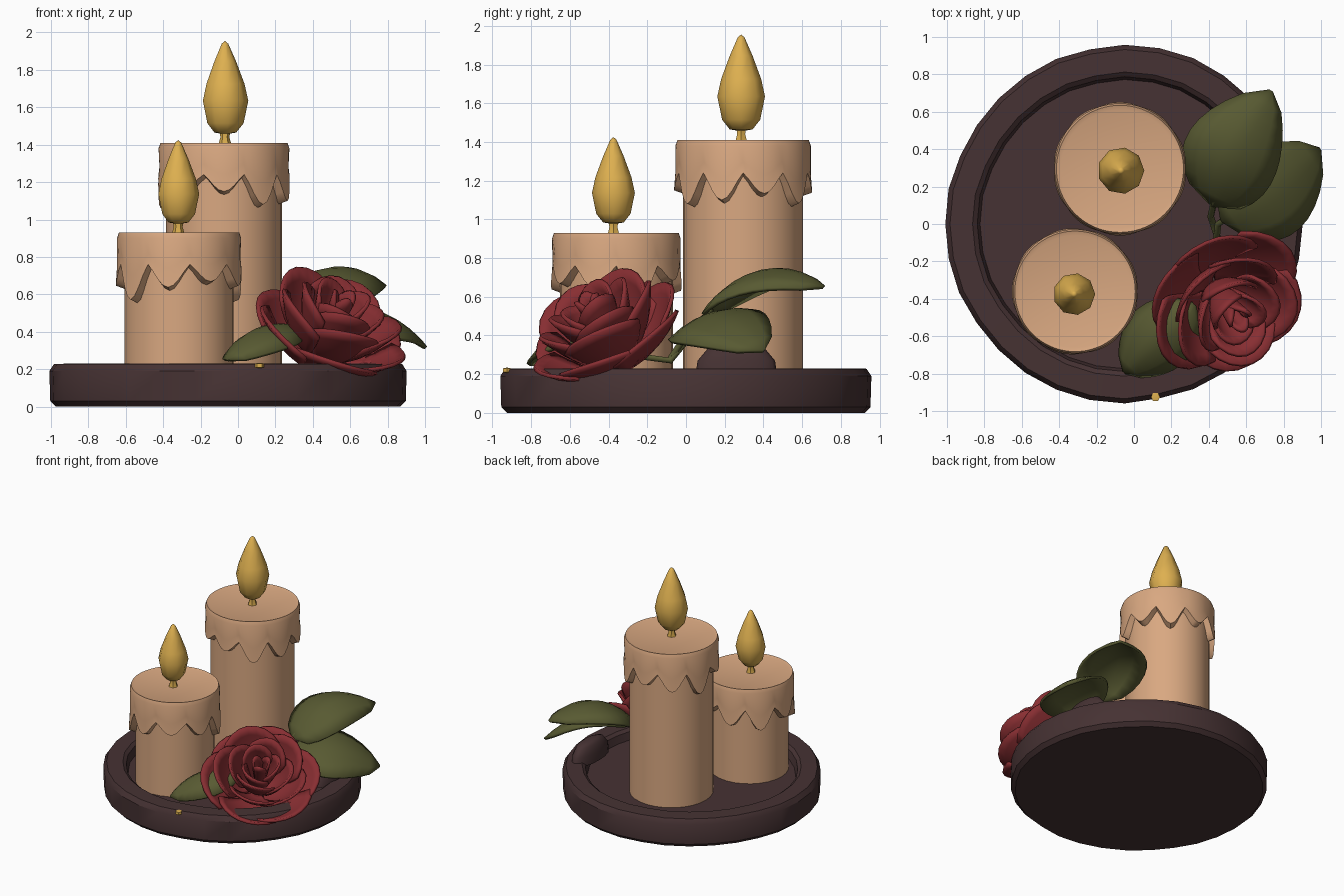
import bpy, bmesh, math, random
from mathutils import Vector

random.seed(4)
if "Cube" in bpy.data.objects:
    bpy.data.objects.remove(bpy.data.objects["Cube"])


def material(name, rgb):
    lin = [((c / 255 + 0.055) / 1.055) ** 2.4 for c in rgb] + [1]
    m = bpy.data.materials.new(name)
    m.use_nodes = True
    m.diffuse_color = lin
    m.node_tree.nodes["Principled BSDF"].inputs["Base Color"].default_value = lin
    return m


WOOD = material("dark wood", (70, 50, 51))
WAX = material("cream wax", (217, 168, 129))
GOLD = material("flame gold", (222, 176, 80))
RED = material("petal red", (136, 46, 50))
GREEN = material("leaf green", (88, 90, 50))


def finish(name, bm, mat, angle=40, thick=0):
    bmesh.ops.remove_doubles(bm, verts=bm.verts, dist=0.0005)
    bmesh.ops.recalc_face_normals(bm, faces=bm.faces)
    me = bpy.data.meshes.new(name)
    bm.to_mesh(me)
    bm.free()
    ob = bpy.data.objects.new(name, me)
    bpy.context.collection.objects.link(ob)
    me.materials.append(mat)
    if thick:
        mod = ob.modifiers.new("thickness", "SOLIDIFY")
        mod.thickness = thick
        mod.offset = 0
    bpy.ops.object.select_all(action="DESELECT")
    ob.select_set(True)
    bpy.context.view_layer.objects.active = ob
    bpy.ops.object.shade_smooth_by_angle(angle=math.radians(angle))
    return ob


def grid(bm, rows, closed=False):
    """Skin a list of point rows with quads."""
    vs = [[bm.verts.new(p) for p in row] for row in rows]
    n = len(rows[0])
    for a, b in zip(vs, vs[1:]):
        for i in range(n if closed else n - 1):
            j = (i + 1) % n
            bm.faces.new((a[i], a[j], b[j], b[i]))


def lathe(name, profile, centre, sides, mat, angle=40, wobble=0):
    bm = bmesh.new()
    noise = [1 + random.uniform(-wobble, wobble) for _ in range(sides)]
    rows = []
    for r, z in profile:
        row = []
        for i in range(sides):
            a = math.tau * i / sides
            k = r * noise[i]
            row.append(Vector((centre[0] + k * math.cos(a), centre[1] + k * math.sin(a), z)))
        rows.append(row)
    grid(bm, rows, True)
    return finish(name, bm, mat, angle)


# Tray with a raised, slightly worn rim
lathe("tray", [(0, 0), (0.92, 0), (0.95, 0.03), (0.955, 0.19), (0.93, 0.228), (0.81, 0.23),
               (0.785, 0.21), (0.77, 0.15), (0, 0.15)], (-0.05, 0), 32, WOOD, 35, 0.006)


def wax_drip(name, centre, r, top, drips):
    """Wax cap whose skirt ends in hanging drops of varied length."""
    bm = bmesh.new()
    sides = drips * 8
    lengths = [random.uniform(0.25, 0.38) for _ in range(drips)]
    rows = [[] for _ in range(7)]
    for i in range(sides):
        a = math.tau * i / sides
        t = (i % 8) / 8
        drop = 0.19 + (lengths[i // 8] - 0.19) * math.sin(math.pi * t) ** 1.3
        bulge = 1 + 0.02 * math.sin(math.pi * t)
        low = top - drop
        ring = [(0, top - 0.01), (r * 0.9, top - 0.008), (r * 0.97, top), (r, top - 0.03),
                (r * 0.98 * bulge, top - drop * 0.6), (r * bulge, low + 0.02), (r * 0.86, low)]
        for row, (k, z) in zip(rows, ring):
            row.append(Vector((centre[0] + k * math.cos(a), centre[1] + k * math.sin(a), z)))
    grid(bm, rows, True)
    finish(name, bm, WAX, 45)


def candle(label, centre, r, top, drips, flame_at, flame_size):
    lathe(label + "_candle_body", [(0, 0.14), (r, 0.14), (r, top - 0.05), (0, top - 0.05)],
          centre, 28, WAX)
    wax_drip(label + "_wax_drip", centre, r + 0.04, top, drips)
    lathe(label + "_wick", [(0, top - 0.02), (0.035, top - 0.01), (0.024, top + 0.03),
                            (0.03, top + 0.07), (0, top + 0.07)], flame_at, 6, GOLD)
    shape = [(0, 0), (0.06, 0.01), (0.1, 0.06), (0.125, 0.18), (0.105, 0.27),
             (0.06, 0.39), (0.018, 0.485), (0, 0.5)]
    lathe(label + "_flame", [(x * flame_size, top + 0.045 + z * flame_size) for x, z in shape],
          flame_at, 9, GOLD, 50)


candle("tall", (-0.075, 0.295), 0.31, 1.41, 10, (-0.07, 0.285), 1)
candle("short", (-0.315, -0.36), 0.292, 0.93, 9, (-0.32, -0.375), 0.9)

# Rose: rings of cupped petals around a tilted axis
AXIS = Vector((0.36, -0.45, 0.82)).to_track_quat("Z", "Y")
HEART = Vector((0.5, -0.43, 0.43))


def petal(bm, ang, r0, r1, z0, z1, half):
    rows = []
    for iv in range(7):
        row = []
        for iu in range(-4, 5):
            u = iu / 4
            v = iv / 6 * (1 - 0.24 * abs(u) ** 1.8)
            a = ang + u * half * (0.55 + 0.45 * math.sin(v * 2.2))
            r = r0 + (r1 - r0) * (math.sin(v * 1.57) * 0.85 + 0.15 * v ** 4)
            r *= 1 + 0.05 * u
            z = z0 + (z1 - z0) * (v ** 1.5 - 0.12 * v ** 6)
            row.append(HEART + AXIS @ Vector((r * math.cos(a), r * math.sin(a), z)))
        rows.append(row)
    grid(bm, rows)


rings = [("outer", 6, 0.06, 0.42, -0.22, 0.03, 0.72), ("middle", 5, 0.05, 0.33, -0.18, 0.17, 0.8),
         ("inner", 4, 0.04, 0.23, -0.14, 0.22, 0.95), ("heart", 3, 0.03, 0.14, -0.1, 0.24, 1.2),
         ("bud", 3, 0.01, 0.06, -0.1, 0.25, 1.3)]
for ring, (label, n, r0, r1, z0, z1, half) in enumerate(rings):
    bm = bmesh.new()
    for i in range(n):
        petal(bm, math.tau * i / n + ring * 0.6 + random.uniform(-0.1, 0.1), r0,
              r1 * random.uniform(0.94, 1.05), z0, z1 + random.uniform(-0.03, 0.03), half)
    finish("rose_" + label + "_petals", bm, RED, 50, 0.02)


def leaf(name, base, mid, tip, side, half, droop):
    base, mid, tip, side = map(Vector, (base, mid, tip, side))
    ctrl = mid * 2 - (base + tip) / 2
    bm = bmesh.new()
    rows = []
    for i in range(11):
        t = i / 10
        p = base * (1 - t) ** 2 + ctrl * 2 * t * (1 - t) + tip * t * t
        w = half * max(math.sin(math.pi * t ** 0.85), 0) ** 0.65 + 0.006
        rows.append([p + side * w * s - Vector((0, 0, droop * s * s * w / half))
                     for s in (-1, -0.6, -0.2, 0, 0.2, 0.6, 1)])
    grid(bm, rows)
    finish(name, bm, GREEN, 50, 0.02)


leaf("upper_leaf", (0.42, 0.1, 0.51), (0.53, 0.39, 0.73), (0.73, 0.71, 0.65), (0.89, -0.45, -0.1), 0.25, 0.09)
leaf("side_leaf", (0.47, 0.02, 0.43), (0.74, 0.18, 0.5), (0.99, 0.4, 0.32), (-0.56, 0.79, 0.32), 0.25, 0.06)
leaf("front_leaf", (0.32, -0.43, 0.42), (0.12, -0.62, 0.41), (-0.05, -0.79, 0.25), (0.7, -0.7, 0), 0.18, 0.1)


def stem(name, points):
    cu = bpy.data.curves.new(name, "CURVE")
    cu.dimensions = "3D"
    cu.bevel_depth = 0.018
    cu.bevel_resolution = 1
    cu.use_fill_caps = True
    sp = cu.splines.new("POLY")
    sp.points.add(len(points) - 1)
    for p, co in zip(sp.points, points):
        p.co = (*co, 1)
    cu.materials.append(GREEN)
    bpy.context.collection.objects.link(bpy.data.objects.new(name, cu))


stem("rose_stem", [(0.45, -0.3, 0.3), (0.45, -0.08, 0.27), (0.41, 0.04, 0.42), (0.43, 0.13, 0.54)])
stem("side_leaf_stem", [(0.44, -0.08, 0.28), (0.45, 0, 0.4), (0.52, 0.05, 0.45)])

# Low wooden knob under the leaves
knob = lathe("rim_knob", [(0, 0.2), (0.21, 0.2), (0.2, 0.27), (0.15, 0.33), (0.08, 0.35), (0, 0.35)],
             (0, 0), 16, WOOD, 50)
knob.scale.x = 0.4
knob.location = (0.68, 0.26, 0)

# Small gold fleck on the front rim
lathe("gold_fleck", [(0, 0.205), (0.025, 0.21), (0.025, 0.23), (0, 0.234)], (0.115, -0.925), 6, GOLD)
